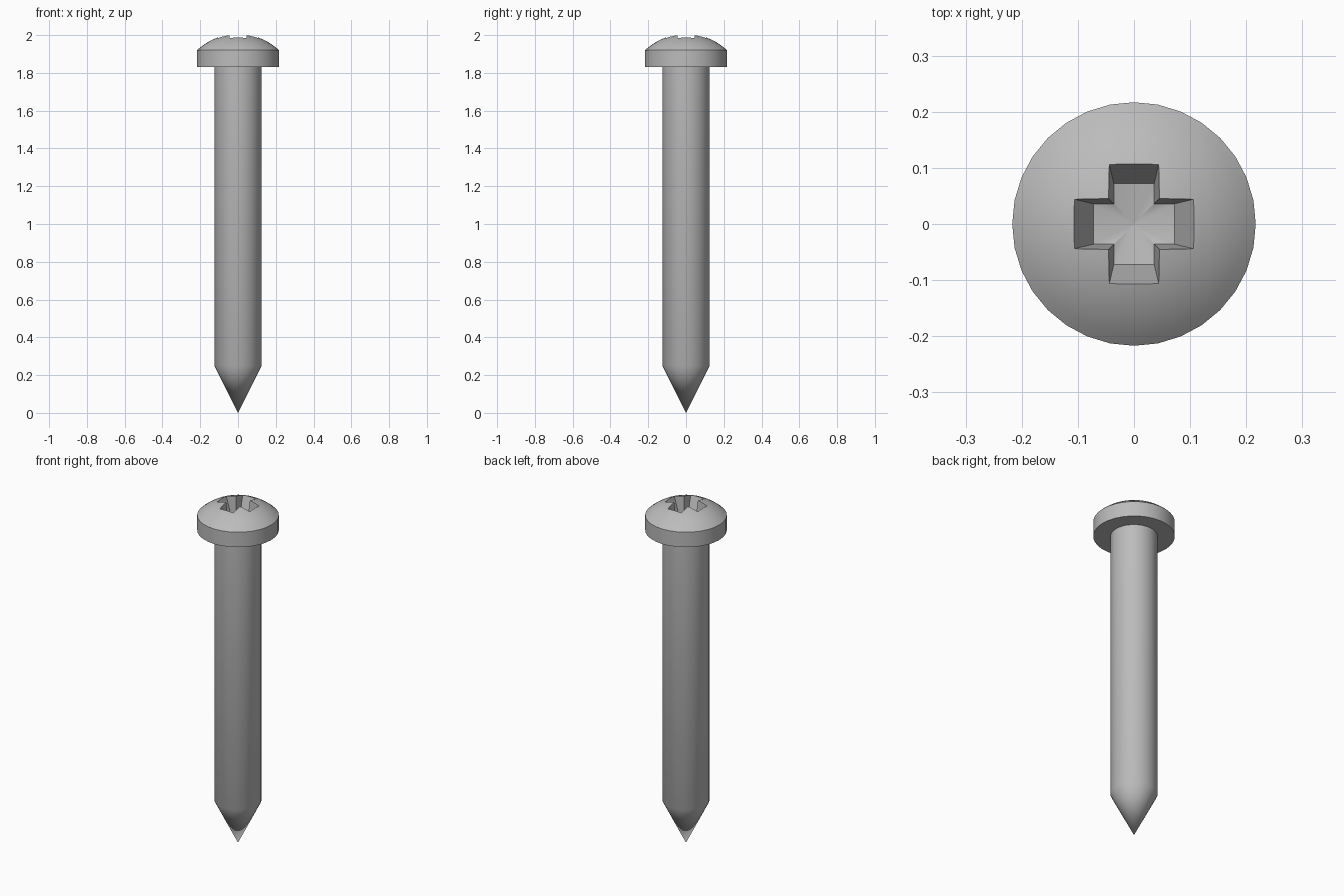
import bpy, bmesh, math

SIDES = 32
cube = bpy.data.objects.get("Cube")
if cube:
    bpy.data.objects.remove(cube, do_unlink=True)

steel = bpy.data.materials.new("steel_grey")
steel.use_nodes = True
GREY = (0.5, 0.5, 0.5, 1)
steel.diffuse_color = GREY
steel.node_tree.nodes["Principled BSDF"].inputs["Base Color"].default_value = GREY


def finish(name, bm):
    """Turn a bmesh into a named object with the steel material."""
    bmesh.ops.recalc_face_normals(bm, faces=bm.faces)
    mesh = bpy.data.meshes.new(name)
    bm.to_mesh(mesh)
    bm.free()
    mesh.materials.append(steel)
    obj = bpy.data.objects.new(name, mesh)
    bpy.context.collection.objects.link(obj)
    return obj


def lathe(name, profile):
    """Spin (radius, z) points around the z axis."""
    bm = bmesh.new()
    verts = [bm.verts.new((0, r, z)) for r, z in profile]
    edges = [bm.edges.new(pair) for pair in zip(verts, verts[1:])]
    bmesh.ops.spin(bm, geom=verts + edges, cent=(0, 0, 0), axis=(0, 0, 1),
                   angle=math.tau, steps=SIDES)
    bmesh.ops.remove_doubles(bm, verts=bm.verts, dist=1e-5)
    return finish(name, bm)


def smooth(obj):
    bpy.ops.object.select_all(action='DESELECT')
    obj.select_set(True)
    bpy.context.view_layer.objects.active = obj
    bpy.ops.object.shade_smooth_by_angle(angle=math.radians(30))


# Shank with pointed tip
shank = lathe("shank", [(0, 0), (0.125, 0.25), (0.125, 1.84), (0, 1.84)])

# Pan head: short cylinder under a spherical cap
R_HEAD, Z_RIM, Z_APEX = 0.217, 1.92, 2.006
rise = Z_APEX - Z_RIM
R_DOME = (R_HEAD ** 2 + rise ** 2) / (2 * rise)
rim_angle = math.asin(R_HEAD / R_DOME)
dome = [(R_DOME * math.sin(a), Z_APEX - R_DOME * (1 - math.cos(a)))
        for a in (rim_angle * (1 - i / 10) for i in range(11))]
head = lathe("head", [(0, 1.832), (R_HEAD, 1.832)] + dome)


# Tapered cross recess with a shallow dip in its floor
def cross_ring(bm, reach, half, z):
    ring = []
    for q in range(4):
        c, s = round(math.cos(q * math.pi / 2)), round(math.sin(q * math.pi / 2))
        for x, y in ((reach, -half), (reach, half), (half, half)):
            ring.append(bm.verts.new((c * x - s * y, s * x + c * y, z)))
    return ring


bm = bmesh.new()
floor = cross_ring(bm, 0.072, 0.036, 1.89)
top = cross_ring(bm, 0.119, 0.047, 2.02)
dip = bm.verts.new((0, 0, 1.875))
bm.faces.new(top)
for i in range(12):
    j = (i + 1) % 12
    bm.faces.new((floor[i], floor[j], top[j], top[i]))
    bm.faces.new((floor[j], floor[i], dip))
cutter = finish("recess_cutter", bm)
cutter.hide_render = True

cut = head.modifiers.new("recess", 'BOOLEAN')
cut.operation = 'DIFFERENCE'
cut.solver = 'EXACT'
cut.object = cutter
bpy.context.view_layer.objects.active = head
bpy.ops.object.modifier_apply(modifier=cut.name)
bpy.data.objects.remove(cutter, do_unlink=True)

for part in (shank, head):
    smooth(part)
